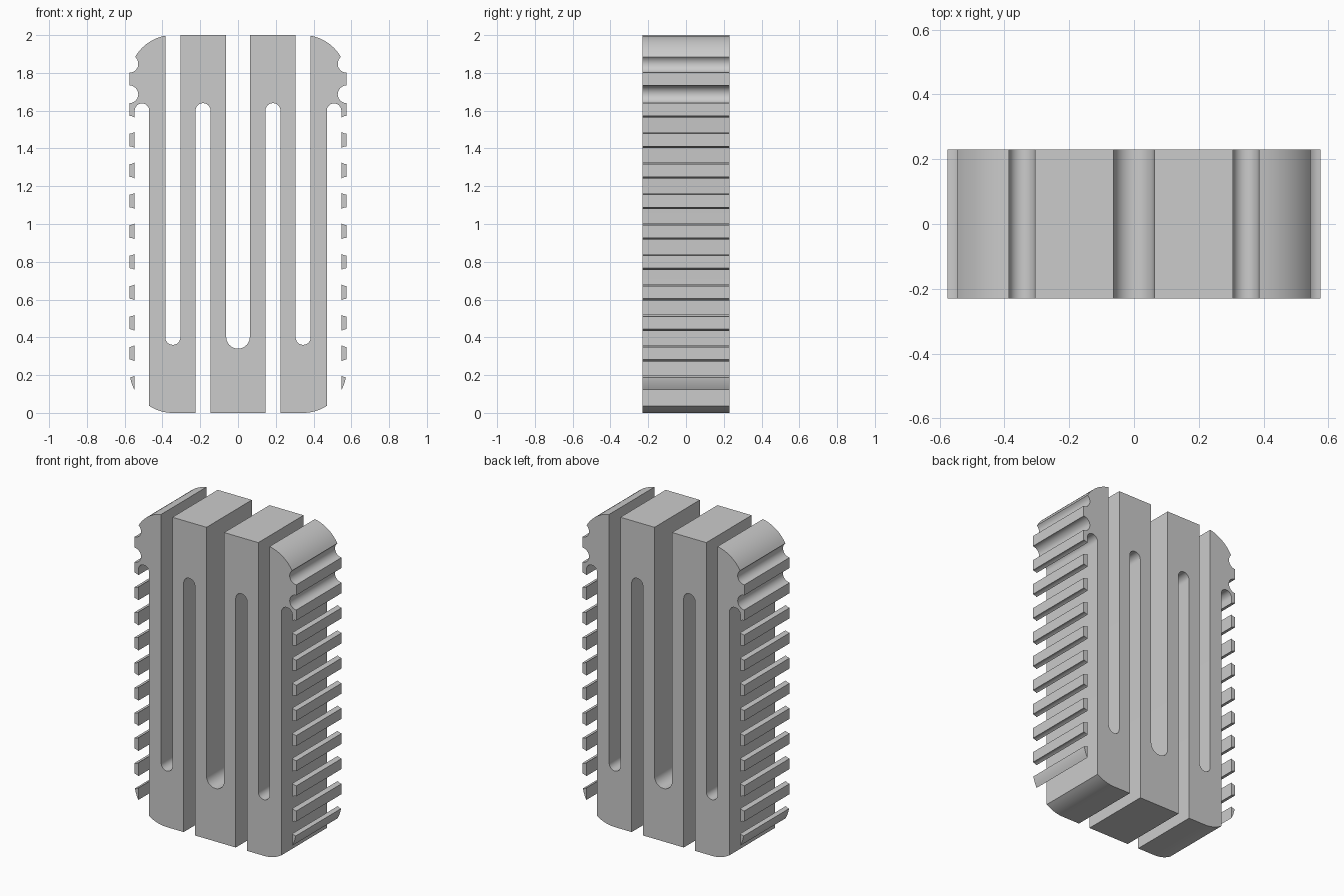
import bpy, bmesh, math

if "Cube" in bpy.data.objects:
    bpy.data.objects.remove(bpy.data.objects["Cube"])

DEPTH = 0.23                      # half thickness along y
EDGE, INNER = 0.575, 0.547        # outer and inner faces of the teeth
NOTCH_R, CORNER_R = 0.047, 0.23
INNER_ANG = math.degrees(math.acos((INNER - EDGE) / NOTCH_R))


def arc(cx, cz, r, a0, a1, n=12):
    return [(cx + r * math.cos(math.radians(a0 + (a1 - a0) * i / n)),
             cz + r * math.sin(math.radians(a0 + (a1 - a0) * i / n)))
            for i in range(n + 1)]


def notch_z(k):
    return 1.848 - 0.1613 * k


def notch(k, a0, a1, n=12):
    return arc(EDGE, notch_z(k), NOTCH_R, a0, a1, n)


def extrude(name, points):
    bm = bmesh.new()
    face = bm.faces.new([bm.verts.new((x, -DEPTH, z)) for x, z in points])
    new = bmesh.ops.extrude_face_region(bm, geom=[face])["geom"]
    bmesh.ops.translate(bm, vec=(0, 2 * DEPTH, 0),
                        verts=[v for v in new if isinstance(v, bmesh.types.BMVert)])
    bmesh.ops.recalc_face_normals(bm, faces=bm.faces[:])
    mesh = bpy.data.meshes.new(name)
    bm.to_mesh(mesh)
    bm.free()
    ob = bpy.data.objects.new(name, mesh)
    bpy.context.collection.objects.link(ob)
    bpy.ops.object.select_all(action='DESELECT')
    ob.select_set(True)
    bpy.context.view_layer.objects.active = ob
    bpy.ops.object.shade_smooth_by_angle(angle=math.radians(30))
    return ob


def mirrored(points):
    return [(-x, z) for x, z in reversed(points)]


# Serpentine body: right half of the outline, from bottom centre to top centre slot
half = [(0.145, 0)]
half += arc(0.185, 1.60, 0.04, 180, 0)             # inner slot open at the bottom
half += [(0.225, 0)]
half += arc(0.345, 0.23, CORNER_R, -90, -57.1, 8)  # lower corner
half += arc(0.5085, 1.60, 0.0385, 180, 0)          # outer slot behind the teeth
half += notch(2, INNER_ANG, 90, 4)                 # first tooth, joined to the body
half += notch(1, 270, 90)
half += notch(0, 270, 130)
half += arc(0.345, 1.77, CORNER_R, 30, 80, 10)     # upper corner
half += arc(0.345, 0.40, 0.04, 0, -180)            # slot open at the top
half += [(0.305, 2), (0.0625, 2)]
half += arc(0, 0.4025, 0.0625, 0, -82, 8)          # centre slot
# the upper corner drops straight into the slot
extrude("serpentine_body", half + mirrored(half))

# Free teeth on both sides, the last one trimmed by the lower corner
teeth = [notch(k + 1, INNER_ANG, 90, 4) + notch(k, 270, 360 - INNER_ANG, 4)
         for k in range(2, 10)]
teeth.append(notch(10, 360 - INNER_ANG, 265, 4)
             + arc(0.345, 0.23, CORNER_R, -11, -28.6, 4))
for i, tooth in enumerate(teeth):
    extrude(f"right_tooth_{i + 1}", tooth)
    extrude(f"left_tooth_{i + 1}", mirrored(tooth))
